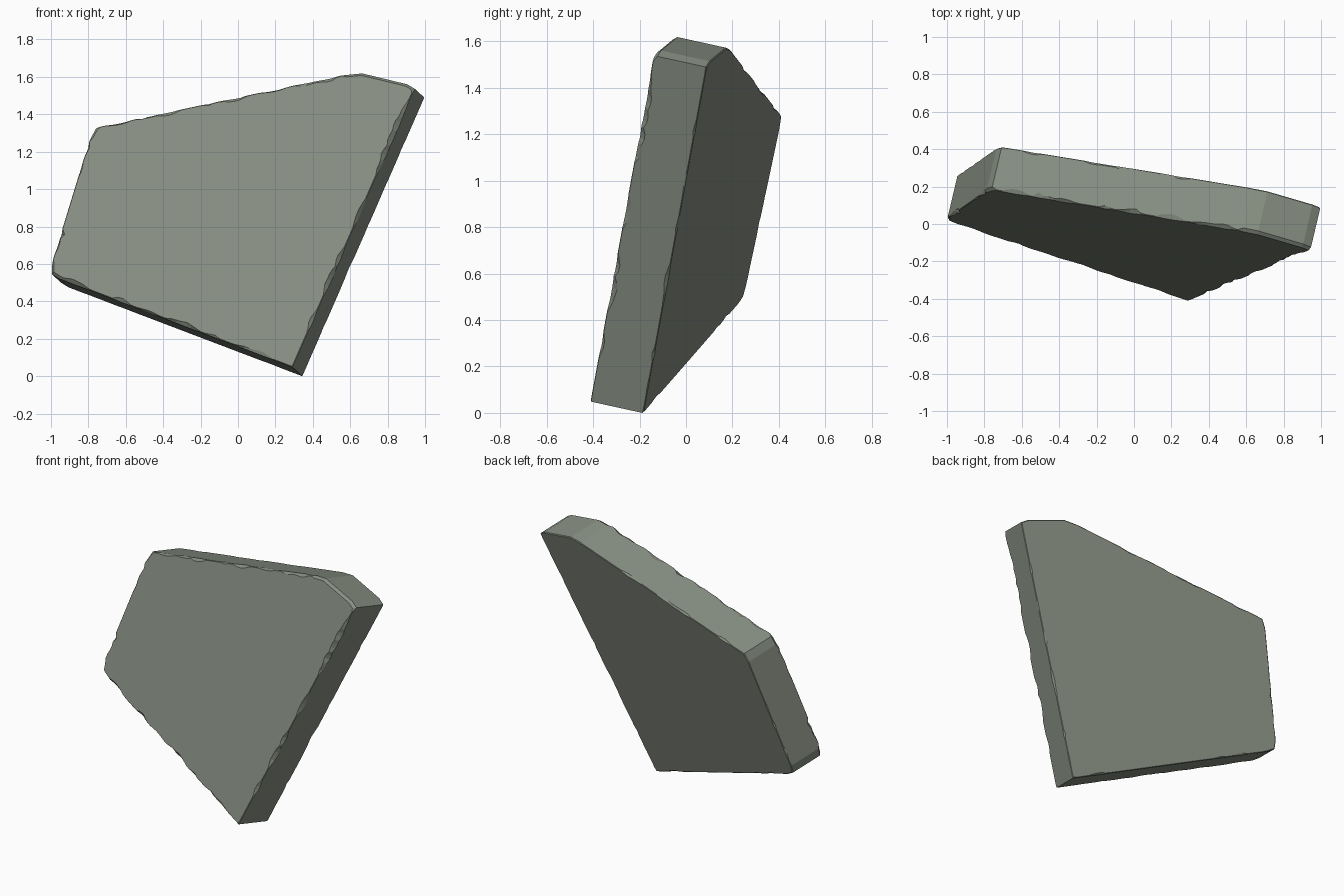
import bpy, bmesh, random
from mathutils import Vector

if "Cube" in bpy.data.objects:
    bpy.data.objects.remove(bpy.data.objects["Cube"])

random.seed(11)

# Leaning slab: outline of the front face seen from the front (x, z), counter-clockwise
OUTLINE = [Vector(p) for p in (
    (0.29, 0.05), (-0.96, 0.525), (-1.0, 0.55), (-0.998, 0.60), (-0.79, 1.28),
    (-0.762, 1.33), (0.58, 1.615), (0.66, 1.623), (0.90, 1.565), (0.942, 1.54))]
THICK = Vector((0.054, 0.228, -0.05))          # front-to-back offset


def on_slab(p, depth):
    """Point of the tilted front plane, pushed back by a share of the thickness."""
    return Vector((p.x, -0.354 - 0.2243 * p.x + 0.281 * p.y, p.y)) + THICK * depth


def inward(a, b):
    d = (b - a).normalized()
    return Vector((d.y, -d.x))                 # outline runs clockwise seen from the front


def chips(count, size):
    """Random scallops along one edge: centre, half width, inset, drop."""
    return [(random.uniform(0.06, 0.94), random.uniform(0.02, 0.06),
             random.uniform(0.3, 1) * size, random.uniform(0.3, 1) * size * 5)
            for _ in range(count)]


def chip_at(scallops, t):
    inset, drop = 0.003, 0.012
    for c, w, i, d in scallops:
        k = max(0.0, 1 - ((t - c) / w) ** 2)
        inset, drop = max(inset, i * k), max(drop, d * k)
    return inset, drop


# Four rings: front rim, front edge, back edge, back rim
rings = [[], [], [], []]
n = len(OUTLINE)
for i, a in enumerate(OUTLINE):
    b, prev = OUTLINE[(i + 1) % n], OUTLINE[i - 1]
    length = (b - a).length
    steps = max(1, round(length / 0.028)) if length > 0.3 else 1
    front = chips(int(length * 9), 0.024) if steps > 1 else []
    back = chips(int(length * 5), 0.012) if steps > 1 else []
    nrm = inward(a, b)
    for s in range(steps):
        t = s / steps
        p = a.lerp(b, t)
        if s == 0:
            pn = inward(prev, a)
            m = (nrm + pn) / (1 + nrm.dot(pn))
            fi, fd = (0.004, 0.015) if i == 0 else (0.014, 0.07)
            bi, bd = 0.005, 0.02
        else:
            m = nrm
            fi, fd = chip_at(front, t)
            bi, bd = chip_at(back, t)
        rings[0].append(on_slab(p + m * fi, 0))
        rings[1].append(on_slab(p, fd))
        rings[2].append(on_slab(p, 1 - bd))
        rings[3].append(on_slab(p + m * bi, 1))

# Skin the rings and cap both broad faces
bm = bmesh.new()
loops = [[bm.verts.new(p) for p in ring] for ring in rings]
count = len(loops[0])
for r0, r1 in zip(loops, loops[1:]):
    for j in range(count):
        k = (j + 1) % count
        bm.faces.new((r0[j], r0[k], r1[k], r1[j]))
bm.faces.new(loops[0])
bm.faces.new(loops[-1])
bmesh.ops.recalc_face_normals(bm, faces=bm.faces)

# Rest on the ground, centred
lo = [min(v.co[a] for v in bm.verts) for a in range(3)]
hi = [max(v.co[a] for v in bm.verts) for a in range(3)]
shift = Vector((-(lo[0] + hi[0]) / 2, -(lo[1] + hi[1]) / 2, -lo[2]))
bmesh.ops.translate(bm, verts=bm.verts, vec=shift)

mesh = bpy.data.meshes.new("stone_slab")
bm.to_mesh(mesh)
bm.free()
slab = bpy.data.objects.new("stone_slab", mesh)
bpy.context.collection.objects.link(slab)

stone = bpy.data.materials.new("green_grey_stone")
stone.diffuse_color = (0.24, 0.27, 0.22, 1)
stone.use_nodes = True
stone.node_tree.nodes["Principled BSDF"].inputs["Base Color"].default_value = stone.diffuse_color
mesh.materials.append(stone)
